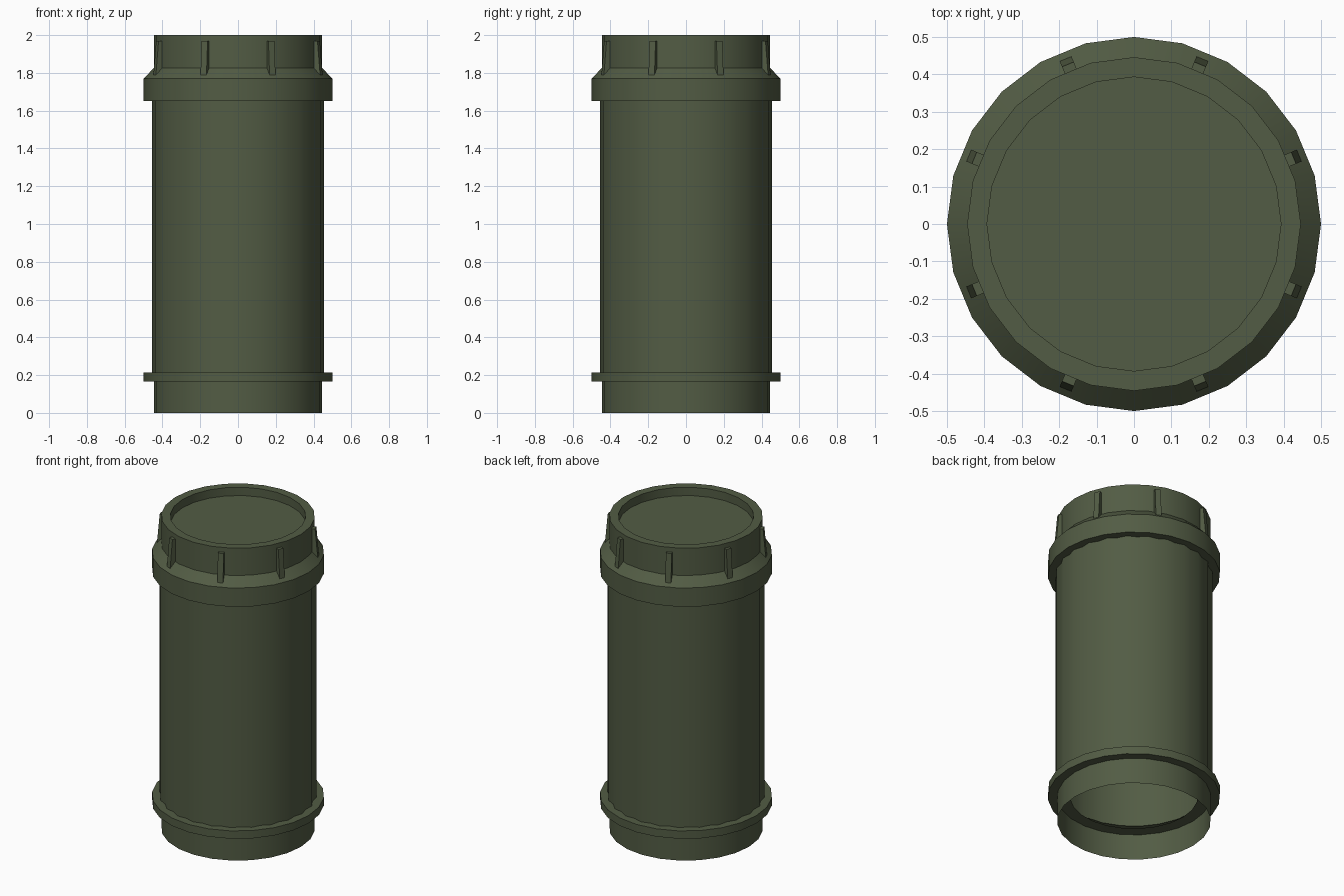
import bpy, math

if "Cube" in bpy.data.objects:
    bpy.data.objects.remove(bpy.data.objects["Cube"])

SIDES = 24

green = bpy.data.materials.new("olive green")
green.diffuse_color = (0.085, 0.107, 0.058, 1)
green.use_nodes = True
green.node_tree.nodes["Principled BSDF"].inputs["Base Color"].default_value = green.diffuse_color


def make(name, verts, faces, angle):
    mesh = bpy.data.meshes.new(name)
    mesh.from_pydata(verts, [], faces)
    mesh.materials.append(green)
    ob = bpy.data.objects.new(name, mesh)
    bpy.context.collection.objects.link(ob)
    bpy.ops.object.select_all(action='DESELECT')
    ob.select_set(True)
    bpy.context.view_layer.objects.active = ob
    if angle:
        bpy.ops.object.shade_smooth_by_angle(angle=math.radians(angle))
    return ob


def lathe(name, profile, sides=SIDES, flute=0.0, angle=30, close_end=False):
    """Revolve (radius, z) points; flute pulls in every second column."""
    verts, faces = [], []
    for r, z in profile:
        for j in range(sides):
            a = 2 * math.pi * j / sides
            q = r - flute * (j % 2)
            verts.append((q * math.cos(a), q * math.sin(a), z))
    for i in range(len(profile) - 1):
        for j in range(sides):
            k = (j + 1) % sides
            faces.append((i * sides + j, i * sides + k,
                          (i + 1) * sides + k, (i + 1) * sides + j))
    if close_end:
        start = (len(profile) - 1) * sides
        faces.append(tuple(range(start, start + sides)))
    return make(name, verts, faces, angle)


# Open foot, lower flange and fluted barrel
lathe("foot", [(0.446, 0), (0.446, 0.165)])
lathe("lower_flange", [(0.37, 0.165), (0.5, 0.165), (0.5, 0.215), (0.43, 0.215)])
lathe("fluted_barrel", [(0.456, 0.215), (0.456, 1.65)], 48, 0.014, 60)

# Cap with collar, sloped shoulder, rim and recessed lid
lathe("cap", [(0.43, 1.65), (0.5, 1.65), (0.5, 1.77), (0.446, 1.825),
              (0.446, 2.0), (0.393, 2.0), (0.393, 1.947)], close_end=True)

# Eight tapered grip ribs around the cap
for n in range(8):
    a = math.radians(22.5 + 45 * n)
    c, s = math.cos(a), math.sin(a)
    section = [(0.43, 1.785), (0.478, 1.785), (0.462, 1.97), (0.43, 1.97)]
    verts = [(r * c - w * s, r * s + w * c, z)
             for w in (-0.017, 0.017) for r, z in section]
    faces = [(0, 1, 2, 3), (7, 6, 5, 4)]
    faces += [(i, i + 4, (i + 1) % 4 + 4, (i + 1) % 4) for i in range(4)]
    make(f"grip_rib_{n + 1}", verts, faces, 0)
